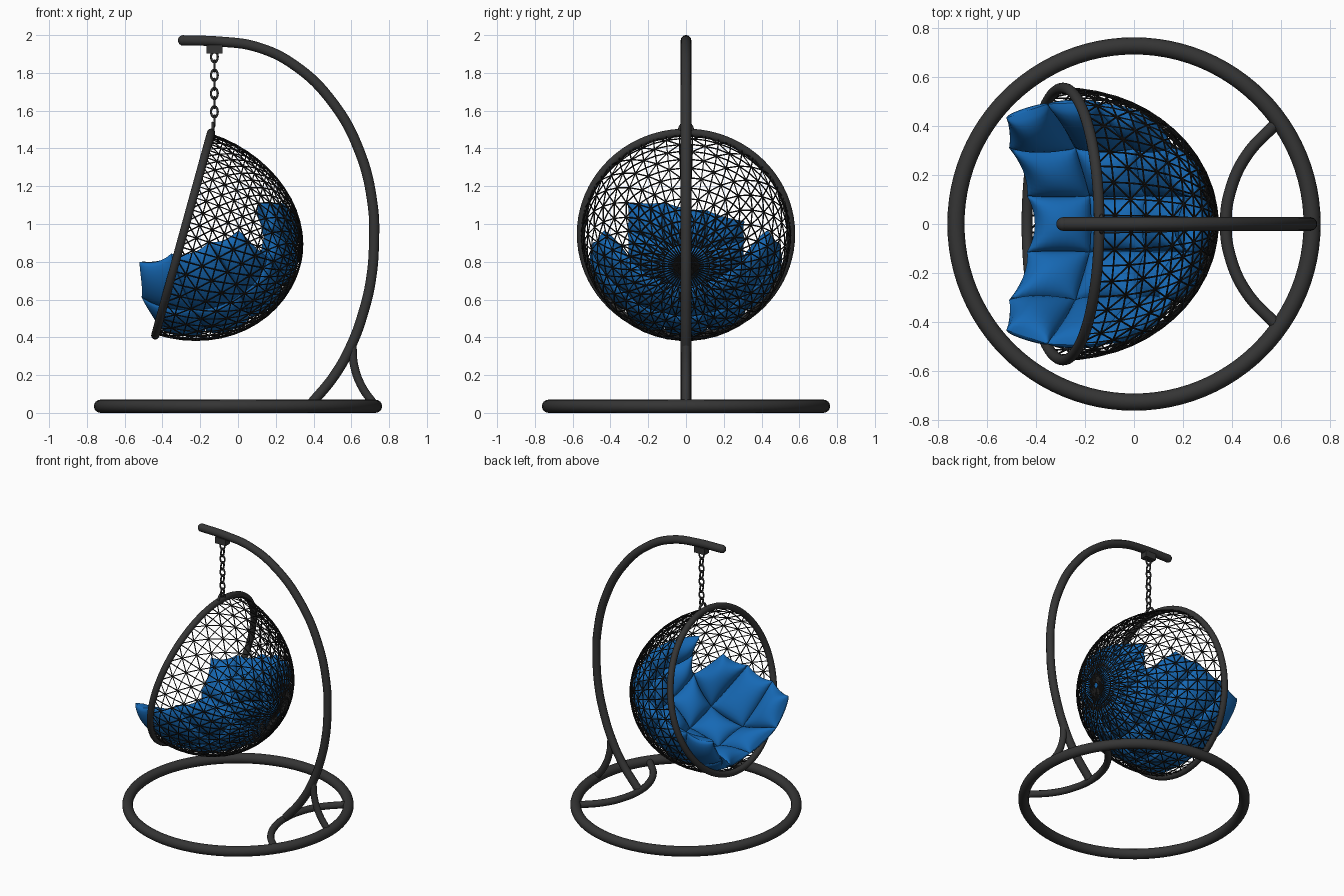
import bpy, bmesh
from math import sin, cos, radians, pi
from mathutils import Vector

if "Cube" in bpy.data.objects:
    bpy.data.objects.remove(bpy.data.objects["Cube"])

# Colours
def material(name, rgb):
    m = bpy.data.materials.new(name)
    m.diffuse_color = (*rgb, 1)
    m.use_nodes = True
    m.node_tree.nodes["Principled BSDF"].inputs["Base Color"].default_value = m.diffuse_color
    return m

STEEL = material("dark_steel", (0.035, 0.035, 0.035))
WICKER = material("black_wicker", (0.012, 0.012, 0.012))
BLUE = material("blue_fabric", (0.008, 0.14, 0.46))

def finish(name, mat, angle=40):
    ob = bpy.context.object
    ob.name = name
    ob.data.materials.clear()
    ob.data.materials.append(mat)
    bpy.ops.object.shade_smooth_by_angle(angle=radians(angle))
    return ob

def activate(ob):
    bpy.ops.object.select_all(action='DESELECT')
    bpy.context.collection.objects.link(ob)
    bpy.context.view_layer.objects.active = ob
    ob.select_set(True)

def tubes(name, paths, radius, mat, smooth=True, sides=3):
    """Round bars along point lists; each path is (points, cyclic)."""
    cu = bpy.data.curves.new(name, 'CURVE')
    cu.dimensions = '3D'
    cu.bevel_depth, cu.bevel_resolution = radius, sides
    cu.use_fill_caps = True
    cu.resolution_u = 8
    for pts, cyclic in paths:
        s = cu.splines.new('BEZIER' if smooth else 'POLY')
        target = s.bezier_points if smooth else s.points
        target.add(len(pts) - 1)
        for p, co in zip(target, pts):
            if smooth:
                p.co = co
                p.handle_left_type = p.handle_right_type = 'AUTO'
            else:
                p.co = (*co, 1)
        s.use_cyclic_u = cyclic
    activate(bpy.data.objects.new(name, cu))
    bpy.ops.object.convert(target='MESH')
    return finish(name, mat)

def ring(name, loc, major, minor, mat, rot=(0, 0, 0), scale=(1, 1, 1), seg=72, sides=16):
    bpy.ops.mesh.primitive_torus_add(location=loc, rotation=rot, major_radius=major,
                                     minor_radius=minor, major_segments=seg, minor_segments=sides)
    bpy.context.object.scale = scale
    return finish(name, mat, 80)

# Stand: floor ring, curved pole, rear brace and floor arc
ring("base_ring", (0, 0, 0.035), 0.728, 0.035, STEEL, seg=96)
pole = [(-0.29, 1.972), (-0.1, 1.966), (0.1, 1.937), (0.3, 1.84), (0.5, 1.645), (0.645, 1.38),
        (0.713, 1.1), (0.72, 0.9), (0.703, 0.7), (0.663, 0.53), (0.603, 0.365), (0.512, 0.2), (0.385, 0.045)]
tubes("stand_pole", [([(x, 0, z) for x, z in pole], False)], 0.028, STEEL)
bpy.ops.mesh.primitive_uv_sphere_add(segments=16, ring_count=10, radius=0.028, location=(-0.29, 0, 1.972))
finish("pole_end_cap", STEEL)
tubes("rear_brace", [([(0.605, 0, 0.37), (0.615, 0, 0.25), (0.655, 0, 0.14), (0.725, 0, 0.04)], False)],
      0.023, STEEL)
arc = [(0.58, 0.41), (0.46, 0.28), (0.395, 0.14), (0.375, 0), (0.395, -0.14), (0.46, -0.28), (0.58, -0.41)]
tubes("floor_arc", [([(x, y, 0.035) for x, y in arc], False)], 0.024, STEEL)

# Hanger: bracket, chain and rim loop
bpy.ops.mesh.primitive_cube_add(size=1, location=(-0.125, 0, 1.925))
bpy.context.object.scale = (0.085, 0.05, 0.045)
finish("chain_bracket", STEEL)
for i in range(8):
    ring(f"chain_link_{i + 1}", (-0.125, 0, 1.885 - i * 0.0485), 0.018, 0.0055, STEEL,
         (pi / 2, 0, (i % 2) * pi / 2), (1, 1.5, 1), 20, 8)
ring("rim_loop", (-0.133, 0, 1.5), 0.034, 0.008, STEEL, (0, pi / 2, 0), seg=24, sides=8)

# Basket frame of reference: axis AX points into the bowl, UP runs up the tilted rim
CENTRE = Vector((-0.29, 0, 0.947))
AX, SIDE, UP = Vector((0.964, 0, -0.265)), Vector((0, 1, 0)), Vector((0.265, 0, 0.964))

def bowl(a, s, u, k=1.0):
    """Point on the bowl from a unit direction, scaled by k."""
    return CENTRE + k * (0.64 * a * AX + 0.555 * s * SIDE + 0.55 * u * UP)

ring("basket_rim", CENTRE, 0.556, 0.022, STEEL, (0, radians(105.4), 0), seg=80)

# Woven net: rings, spokes and alternating diagonals
SEG = 50
rows = [2, 4, 7] + [90 * i / 14 for i in range(2, 15)]

def net(i, j):
    t, p = radians(rows[i]), 2 * pi * j / SEG
    return bowl(cos(t), sin(t) * cos(p), sin(t) * sin(p)) - UP * 0.012 * sin(2 * t)

paths = [([net(i, j) for j in range(SEG)], True) for i in range(len(rows))]
paths += [([net(i, j) for i in range(len(rows))], False) for j in range(SEG)]
for i in range(3, len(rows) - 1):
    for j in range(SEG):
        k = (i + j) % 2
        paths.append(([net(i, j + k), net(i + 1, j + 1 - k)], False))
tubes("basket_net", paths, 0.0036, WICKER, smooth=False, sides=0)

# Cushion: tufted puffs draped in the bowl; side wings stop short of the tall back
cells = {(c, r) for c in range(5) for r in range(5) if 0 < c < 4 or r < 3}
COLS = [-59, -38, -13, 13, 38, 59]

def direction(phi, r):
    """Unit direction at side angle phi and cushion row r."""
    spread = 1 + (abs(phi) / 59) ** 2
    edge = 38 + 37 * spread
    if r <= 3:
        th = 38 + (r * 25 - 38) * spread
    else:
        th = edge + (125 - 0.2 * phi - edge) * (r - 3) / 2
    th, phi = radians(th), radians(phi)
    return Vector((sin(th) * cos(phi), sin(phi), -cos(th) * cos(phi)))

def drape(c, r, k):
    """Grid coordinates (column, row) to a point on the bowl."""
    i = min(max(int(c), 0), 4)
    if i in (0, 4):  # wings have straight outer edges
        inner, outer = (COLS[1], COLS[0]) if i == 0 else (COLS[4], COLS[5])
        f = 1 - c if i == 0 else c - 4
        rim = direction(outer, 0).lerp(direction(outer, 3), r / 3)
        d = direction(inner, r).lerp(rim, f).normalized()
    else:
        d = direction(COLS[i] + (COLS[i + 1] - COLS[i]) * (c - i), r)
    return bowl(*d, k)

bm = bmesh.new()
N = 12
for c, r in sorted(cells):
    # free edges curve inward between pointed corners
    free = {d: (c + d[0], r + d[1]) not in cells for d in ((1, 0), (-1, 0), (0, 1), (0, -1))}
    for inner in (False, True):
        grid = []
        for i in range(N + 1):
            for j in range(N + 1):
                s, t = -cos(pi * i / N), -cos(pi * j / N)
                puff = max(0, (1 - s * s) * (1 - t * t)) ** 0.4
                s2, t2 = s, t
                if free[(1 if s > 0 else -1, 0)]:
                    s2 -= 0.14 * s * (1 - t * t)
                if free[(0, 1 if t > 0 else -1)]:
                    t2 -= 0.14 * t * (1 - s * s)
                k = 0.91 - 0.16 * puff if inner else 0.91 + 0.065 * puff
                grid.append(bm.verts.new(drape(c + (s2 + 1) / 2, r + (t2 + 1) / 2, k)))
        for i in range(N):
            for j in range(N):
                a = i * (N + 1) + j
                quad = [grid[a], grid[a + N + 1], grid[a + N + 2], grid[a + 1]]
                bm.faces.new(quad[::-1] if inner else quad)
me = bpy.data.meshes.new("cushion")
bm.to_mesh(me)
bm.free()
activate(bpy.data.objects.new("cushion", me))
finish("cushion", BLUE, 60)
